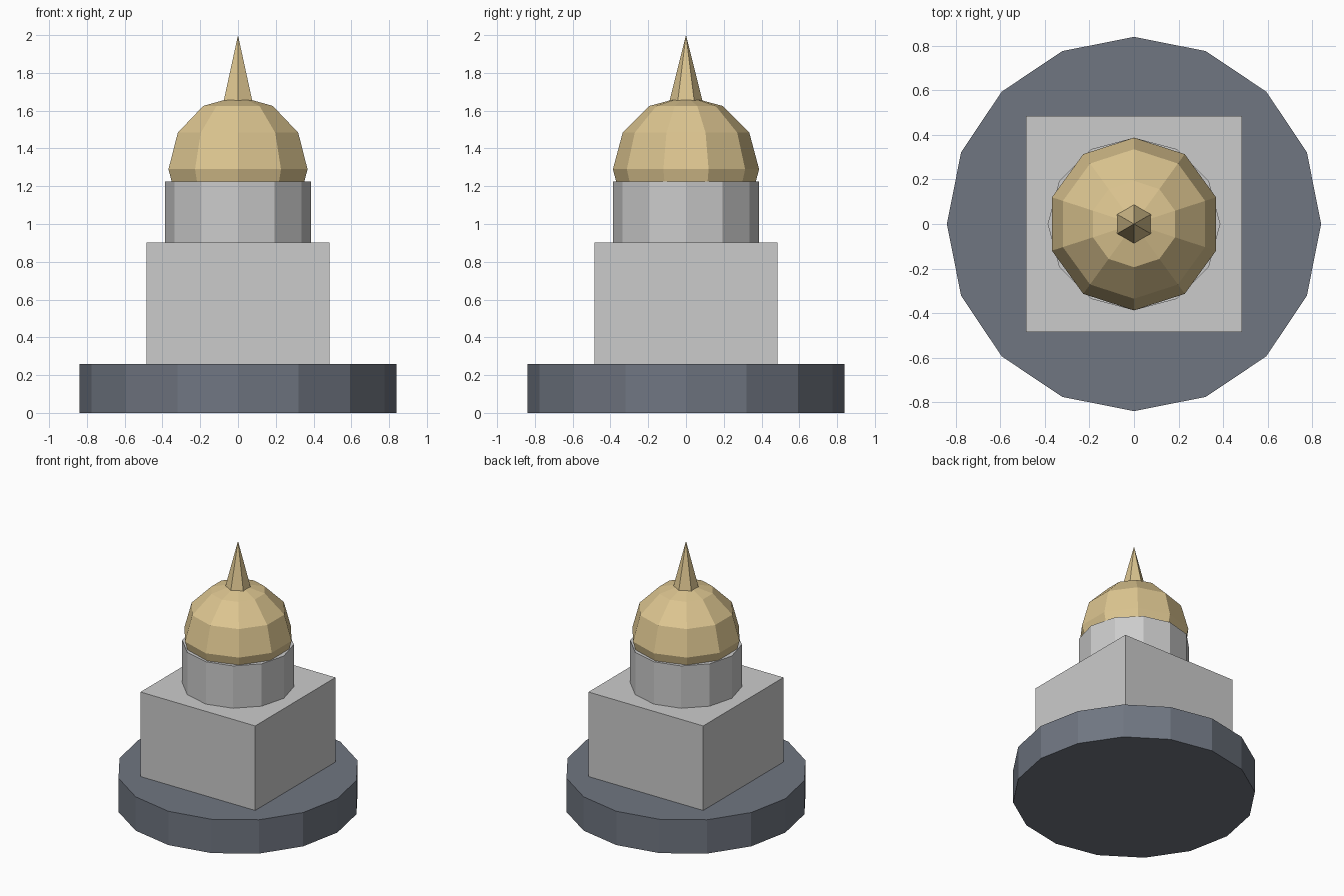
import bpy, bmesh
from math import sin, cos, pi

if "Cube" in bpy.data.objects:
    bpy.data.objects.remove(bpy.data.objects["Cube"])

def material(name, rgb):
    m = bpy.data.materials.new(name)
    m.diffuse_color = (*rgb, 1)
    m.use_nodes = True
    m.node_tree.nodes["Principled BSDF"].inputs["Base Color"].default_value = m.diffuse_color
    return m

def finish(name, bm, mat=None):
    bmesh.ops.recalc_face_normals(bm, faces=bm.faces)
    me = bpy.data.meshes.new(name)
    bm.to_mesh(me)
    bm.free()
    ob = bpy.data.objects.new(name, me)
    bpy.context.collection.objects.link(ob)
    if mat:
        me.materials.append(mat)
    return ob

def turned(name, profile, sides, mat=None):
    """Faceted turning of (radius, z) points, with a corner on the y axis."""
    bm = bmesh.new()
    rings = []
    for r, z in profile:
        if r < 1e-5:
            rings.append([bm.verts.new((0, 0, z))] * sides)
        else:
            angles = [pi / 2 + 2 * pi * i / sides for i in range(sides)]
            rings.append([bm.verts.new((r * cos(a), r * sin(a), z)) for a in angles])
    for lo, hi in zip(rings, rings[1:]):
        for i in range(sides):
            j = (i + 1) % sides
            bm.faces.new(dict.fromkeys((lo[i], lo[j], hi[j], hi[i])))
    for ring in (rings[0], rings[-1]):
        if ring[0] is not ring[1]:
            bm.faces.new(ring)
    return finish(name, bm, mat)

slate = material("slate", (0.16, 0.18, 0.22))
gold = material("gold", (0.72, 0.56, 0.28))

# Round plinth
turned("base", [(0.839, 0), (0.839, 0.258)], 16, slate)

# Square block
bm = bmesh.new()
bmesh.ops.create_cube(bm, size=1)
bmesh.ops.scale(bm, vec=(0.968, 0.968, 0.645), verts=bm.verts)
bmesh.ops.translate(bm, vec=(0, 0, 0.5805), verts=bm.verts)
finish("block", bm)

# Drum under the dome
turned("drum", [(0.387, 0.903), (0.387, 1.226)], 12)

# Dome: faceted ball sunk into the drum
R, C = 0.387, 1.29
turned("dome", [(R * sin(pi * k / 6), C - R * cos(pi * k / 6)) for k in range(7)], 10, gold)

# Spire
turned("spire", [(0.097, 1.613), (0, 2.0)], 6, gold)
